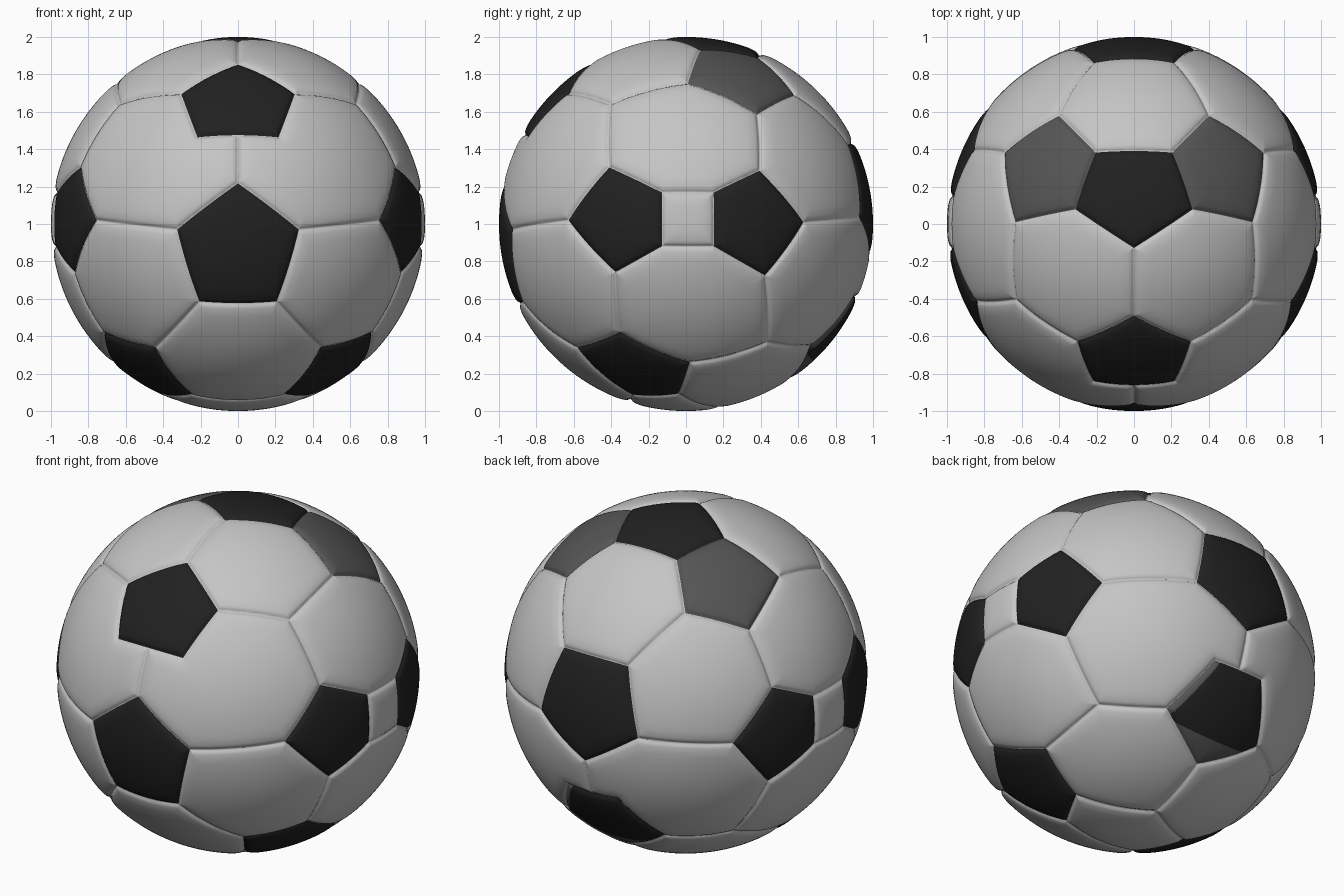
import bpy, bmesh, math
from mathutils import Vector
from mathutils.kdtree import KDTree

if "Cube" in bpy.data.objects:
    bpy.data.objects.remove(bpy.data.objects["Cube"])

# Panel corners on a unit sphere, right half only (the ball mirrors in x)
PTS = {
    "a0": (0, -.97, .22), "a1": (.33, -.94, -.03), "a2": (.21, -.88, -.42),
    "b0": (0, -.50, .87), "b1": (.31, -.64, .71), "b2": (.22, -.85, .47),
    "c0": (.77, -.64, .02), "c1": (.86, -.42, .31), "c2": (.97, -.13, .17),
    "c3": (.98, -.13, -.12), "c4": (.88, -.38, -.26),
    "d0": (.77, .64, .01), "d1": (.87, .40, .29), "d2": (.97, .15, .17),
    "d3": (.97, .15, -.12), "d4": (.86, .43, -.28),
    "e0": (.65, .01, .77), "e1": (.71, .39, .60), "e2": (.41, .59, .70),
    "f0": (0, -.13, .99), "f1": (.32, .08, .95), "f2": (.21, .39, .90),
    "g0": (.45, -.59, -.67), "g1": (.73, -.36, -.59), "g2": (.66, .02, -.75),
    "g3": (.39, -.04, -.92), "g4": (.25, -.29, -.92),
    "h0": (0, .55, -.84), "h1": (.33, .68, -.66), "h2": (.17, .91, -.39),
    "i0": (0, .98, -.17), "i1": (.33, .94, .04), "i2": (.22, .88, .43),
    "v1": (.64, -.41, .65), "v2": (.63, .44, -.64), "v3": (0, .19, -.98),
    "bm": (0, -.88, .47), "hm": (0, .92, -.39),
}
CENTRAL = ["a0 a1 a2", "b0 b1 b2", "f0 f1 f2", "h0 h1 h2", "i0 i1 i2"]
SIDE = ["c0 c1 c2 c3 c4", "d0 d1 d2 d3 d4", "f1 e0 e1 e2 f2", "g0 g1 g2 g3 g4"]
SEAMS = ("a0-bm a1-c0 a2-g0 b0-f0 b1-v1 v1-c1 v1-e0 e1-d1 e2-i2 d0-i1 i0-hm "
         "d4-v2 v2-g2 v2-h1 c4-g1 c2-d2 c3-d3 h0-v3 v3-g3").split()


def pt(name, s=1):
    x, y, z = PTS[name]
    return Vector((x * s, y, z)).normalized()


# Pentagon patches: (corners, first corner name)
patches = []
for row in CENTRAL:
    n = row.split()
    loop = [pt(k) for k in n] + [pt(k, -1) for k in reversed(n) if PTS[k][0] > 0]
    patches.append((loop, n[0]))
for row in SIDE:
    for s in (1, -1):
        patches.append(([pt(k, s) for k in row.split()], row[:2]))

# All seam arcs
arcs = []
for loop, _ in patches:
    arcs += [(loop[i], loop[(i + 1) % 5]) for i in range(5)]
for pair in SEAMS:
    p, q = pair.split("-")
    for s in (1, -1):
        if s == 1 or PTS[p][0] or PTS[q][0]:
            arcs.append((pt(p, s), pt(q, s)))
arcs.append((pt("g4"), pt("g4", -1)))

# Sampled seam points for quick distance lookups
samples = []
for p, q in arcs:
    n = max(2, int((p - q).length / .003))
    samples += [p.lerp(q, i / n).normalized() for i in range(n + 1)]
kd = KDTree(len(samples))
for i, v in enumerate(samples):
    kd.insert(v, i)
kd.balance()


def seam_dist(v):
    return kd.find(v)[2]


# Sphere, cut along every seam so that patch borders are clean
bm = bmesh.new()
bmesh.ops.create_icosphere(bm, subdivisions=6, radius=1)


def cut(p, q):
    nrm = p.cross(q).normalized()
    mid = (p + q).normalized()
    reach = (p - q).length / 2 + .03
    faces = []
    for f in bm.faces:
        c = f.verts[0].co
        if abs(c.dot(nrm)) < .07 and (c - mid).length < reach:
            faces.append(f)
    geom = set(faces)
    for f in faces:
        geom.update(f.edges)
        geom.update(f.verts)
    bmesh.ops.bisect_plane(bm, geom=list(geom), dist=.003, plane_co=(0, 0, 0),
                           plane_no=nrm, use_snap_center=True)


for p, q in arcs:
    cut(p, q)

# Worn part of the lower back patch: a low band and a strip on one side
worn_low = (Vector((.24, .66, -.71)).normalized(), Vector((-.22, .66, -.72)).normalized())
worn_side = (Vector((.28, .71, -.65)).normalized(), Vector((.14, .92, -.40)).normalized())
cut(*worn_low)
cut(*worn_side)

# Finer mesh near the seams
for reach in (.09, .045):
    bmesh.ops.triangulate(bm, faces=bm.faces[:])
    near = {v for v in bm.verts if seam_dist(v.co) < reach}
    edges = [e for e in bm.edges if e.verts[0] in near and e.verts[1] in near
             and e.calc_length() > .006]
    bmesh.ops.subdivide_edges(bm, edges=edges, cuts=1, use_grid_fill=True)
    for v in bm.verts:
        v.co.normalize()
bmesh.ops.triangulate(bm, faces=bm.faces[:])

# Patch colours: 0 panel, 1 black, 2 dark grey
tests = []
for loop, name in patches:
    c = sum(loop, Vector()).normalized()
    planes = []
    for i in range(5):
        n = loop[i].cross(loop[(i + 1) % 5]).normalized()
        planes.append(n if n.dot(c) > 0 else -n)
    tests.append((c, planes, name))
h_mid = Vector((0, .82, -.57))


def inside_of(pair, c):
    n = pair[0].cross(pair[1])
    return n.dot(c) * n.dot(h_mid) > 0


for f in bm.faces:
    f.smooth = True
    c = f.calc_center_median()
    for mid, planes, name in tests:
        if mid.dot(c) > .85 and all(n.dot(c) > 0 for n in planes):
            f.material_index = 1
            if name == "f1":
                f.material_index = 2
            elif name == "h0" and not (inside_of(worn_low, c) and inside_of(worn_side, c)):
                f.material_index = 2
            break

# Press the stitched seams in, leaving softly padded panels
for v in bm.verts:
    d = seam_dist(v.co)
    v.co *= 1 - .011 * math.exp(-(d / .012) ** 2) - .008 * math.exp(-(d / .04) ** 2)
    v.co.z += 1
bmesh.ops.recalc_face_normals(bm, faces=bm.faces[:])

mesh = bpy.data.meshes.new("ball")
bm.to_mesh(mesh)
bm.free()
ball = bpy.data.objects.new("ball", mesh)
bpy.context.collection.objects.link(ball)
for name, g in (("panel_light_grey", .56), ("patch_black", .015), ("patch_dark_grey", .09)):
    m = bpy.data.materials.new(name)
    m.diffuse_color = (g, g, g, 1)
    m.use_nodes = True
    m.node_tree.nodes["Principled BSDF"].inputs["Base Color"].default_value = m.diffuse_color
    mesh.materials.append(m)
